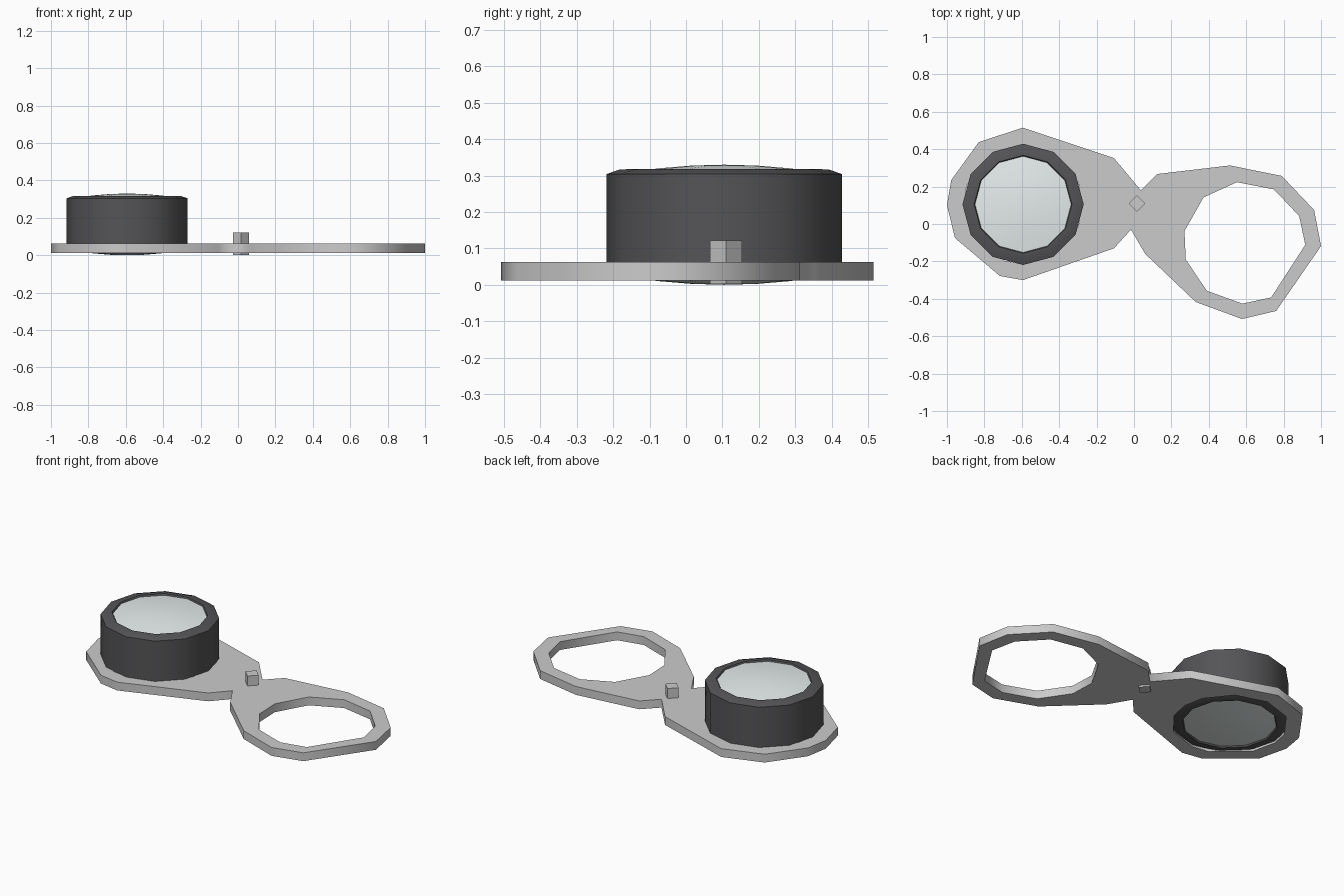
import bpy, bmesh, math

if "Cube" in bpy.data.objects:
    bpy.data.objects.remove(bpy.data.objects["Cube"])

LENS_X, LENS_Y, MID_Z = -0.593, 0.105, 0.168
SIDES = 12


def material(name, rgb):
    m = bpy.data.materials.new(name)
    m.diffuse_color = (*rgb, 1)
    m.use_nodes = True
    m.node_tree.nodes["Principled BSDF"].inputs["Base Color"].default_value = m.diffuse_color
    return m


def lathe(name, profile, closed, mat):
    """Revolve (radius, z) points about the lens axis."""
    bm = bmesh.new()
    rings = []
    for r, z in profile:
        if r == 0:
            rings.append([bm.verts.new((0, 0, z))] * SIDES)
        else:
            rings.append([bm.verts.new((r * math.cos(2 * math.pi * i / SIDES),
                                        r * math.sin(2 * math.pi * i / SIDES), z))
                          for i in range(SIDES)])
    pairs = list(zip(rings, rings[1:]))
    if closed:
        pairs.append((rings[-1], rings[0]))
    for a, b in pairs:
        for i in range(SIDES):
            j = (i + 1) % SIDES
            corners = list(dict.fromkeys((a[i], a[j], b[j], b[i])))
            bm.faces.new(corners)
    bmesh.ops.recalc_face_normals(bm, faces=bm.faces)
    me = bpy.data.meshes.new(name)
    bm.to_mesh(me)
    bm.free()
    ob = bpy.data.objects.new(name, me)
    ob.location = (LENS_X, LENS_Y, MID_Z)
    bpy.context.collection.objects.link(ob)
    me.materials.append(mat)
    bpy.ops.object.select_all(action='DESELECT')
    ob.select_set(True)
    bpy.context.view_layer.objects.active = ob
    bpy.ops.object.shade_smooth_by_angle(angle=math.radians(40))
    return ob


def plate(name, loops, z, thickness):
    """Flat plate from an outline and hole loops."""
    cu = bpy.data.curves.new(name, 'CURVE')
    cu.dimensions = '2D'
    cu.fill_mode = 'BOTH'
    cu.extrude = thickness / 2
    for pts in loops:
        s = cu.splines.new('POLY')
        s.points.add(len(pts) - 1)
        for p, (x, y) in zip(s.points, pts):
            p.co = (x, y, 0, 1)
        s.use_cyclic_u = True
    ob = bpy.data.objects.new(name, cu)
    ob.location.z = z + thickness / 2
    bpy.context.collection.objects.link(ob)
    bpy.ops.object.select_all(action='DESELECT')
    ob.select_set(True)
    bpy.context.view_layer.objects.active = ob
    bpy.ops.object.convert(target='MESH')
    ob = bpy.context.object
    ob.data.shade_flat()
    return ob


def hole(cx, cy, r, angles):
    return [(cx + r * math.cos(math.radians(a)), cy + r * math.sin(math.radians(a)))
            for a in angles]


# Two-lobed holder plate with a hole in each lobe
outline = [(-0.594, 0.515), (-0.83, 0.438), (-0.977, 0.235), (-1.0, 0.10),
           (-0.957, -0.075), (-0.717, -0.278), (-0.594, -0.30), (-0.107, -0.13),
           (-0.016, -0.03), (0.06, -0.16), (0.33, -0.417), (0.578, -0.508),
           (0.76, -0.465), (1.0, -0.118), (0.963, 0.075), (0.79, 0.257),
           (0.513, 0.313), (0.123, 0.267), (0.037, 0.18), (-0.107, 0.352)]
plate("holder_plate", [
    outline,
    hole(0.59, -0.10, 0.326, (97, 61, 26, -2, -64, -92, -128, -164, -191, -228)),
    hole(LENS_X, LENS_Y, 0.318, (90, 55, 22, 0, -22, -55, -90, -108, -154, -180, -199, -235)),
], 0.015, 0.05)

# Lens barrel: hollow ring, symmetrical above and below
dark = material("dark_casing", (0.09, 0.09, 0.095))
half = [(0.245, 0.125), (0.262, 0.153), (0.29, 0.151), (0.324, 0.139)]
lathe("lens_barrel", half + [(r, -z) for r, z in reversed(half)], True, dark)

# Glass: a shallow dome at each end
glass = material("lens_glass", (0.80, 0.85, 0.85))
dome = [(0, 0.165), (0.09, 0.1625), (0.18, 0.155), (0.258, 0.145)]
lathe("lens_glass", dome + [(r, -z) for r, z in reversed(dome)], False, glass)

# Pivot pin: four-sided post
bpy.ops.mesh.primitive_cylinder_add(vertices=4, radius=0.044, depth=0.12,
                                    location=(0.016, 0.11, 0.065))
bpy.context.object.name = "pivot_pin"

# Rest the lowest dome exactly on the ground
bpy.context.view_layer.update()
low = min((o.matrix_world @ v.co).z for o in bpy.data.objects if o.type == 'MESH'
          for v in o.data.vertices)
for o in bpy.data.objects:
    o.location.z -= low
